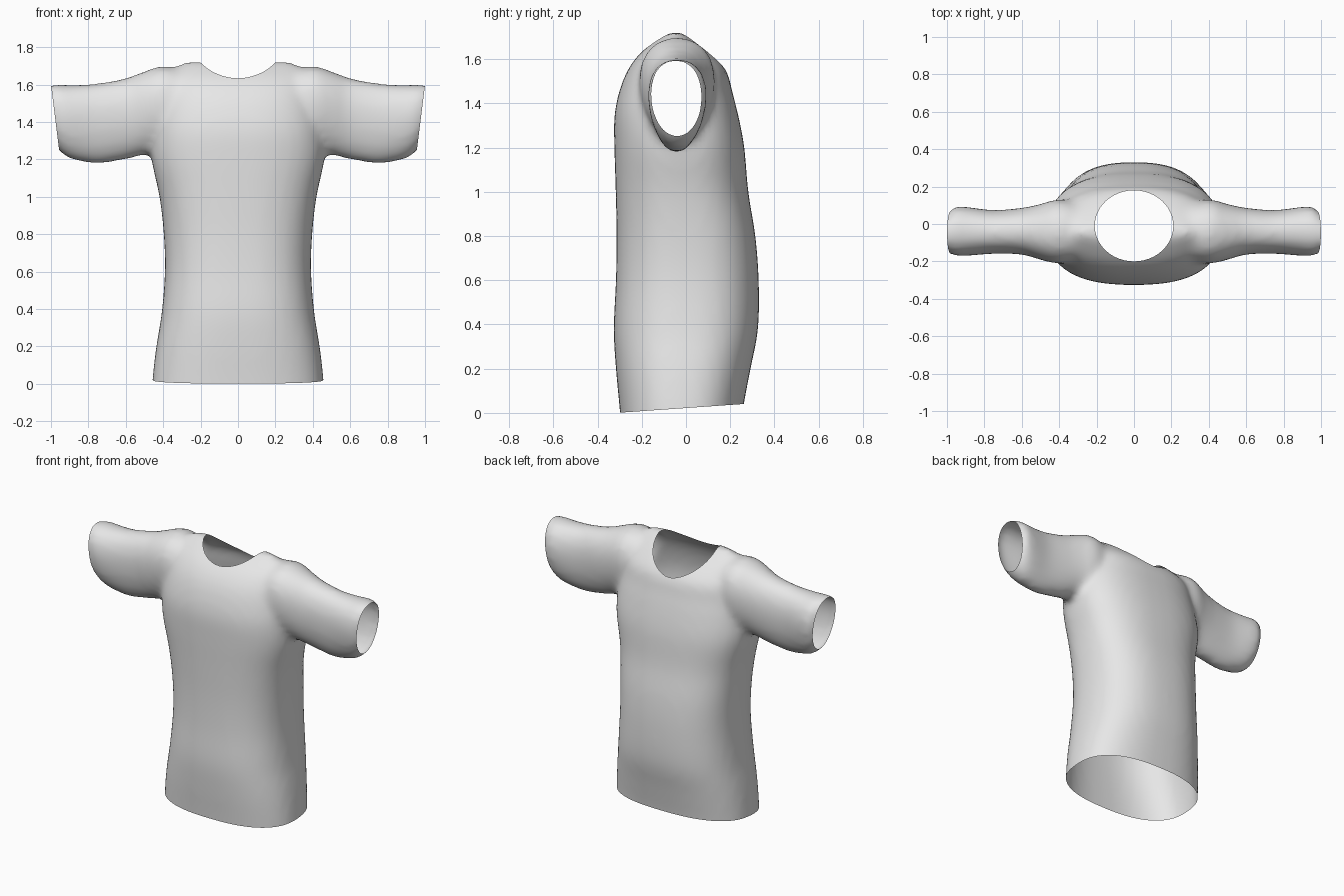
import bpy
import bmesh
import math
from mathutils import Vector

cube = bpy.data.objects.get("Cube")
if cube:
    bpy.data.objects.remove(cube, do_unlink=True)

SIDES = 48


def catmull(rows, steps=4):
    """Smoothly fill in between the key rings of a profile."""
    rows = [Vector(r) for r in rows]
    out = []
    for i in range(len(rows) - 1):
        a, b = rows[max(i - 1, 0)], rows[i]
        c, d = rows[i + 1], rows[min(i + 2, len(rows) - 1)]
        for s in range(steps):
            t = s / steps
            out.append(b + (c - a) * (t / 2)
                       + (a * 2 - b * 5 + c * 4 - d) * (t * t / 2)
                       + (b * 3 - a - c * 3 + d) * (t ** 3 / 2))
    return out + [rows[-1]]


def loop_points(power):
    """Unit superellipse."""
    for k in range(SIDES):
        a = 2 * math.pi * k / SIDES
        c, s = math.cos(a), math.sin(a)
        yield (math.copysign(abs(c) ** (2 / power), c),
               math.copysign(abs(s) ** (2 / power), s))


def loft(bm, rings):
    """Skin a list of point rings into a closed solid."""
    loops = [[bm.verts.new(p) for p in ring] for ring in rings]
    for lo, hi in zip(loops, loops[1:]):
        for k in range(SIDES):
            n = (k + 1) % SIDES
            bm.faces.new((lo[k], lo[n], hi[n], hi[k]))
    bm.faces.new(loops[0][::-1])
    bm.faces.new(loops[-1])


def make_object(name, bm):
    bmesh.ops.recalc_face_normals(bm, faces=bm.faces)
    mesh = bpy.data.meshes.new(name)
    bm.to_mesh(mesh)
    bm.free()
    obj = bpy.data.objects.new(name, mesh)
    bpy.context.collection.objects.link(obj)
    return obj


# Torso rings: height, half width, front y, back y
torso = [
    (-0.10, 0.465, -0.290, 0.245),
    (0.04, 0.456, -0.302, 0.262),
    (0.20, 0.437, -0.317, 0.292),
    (0.38, 0.408, -0.327, 0.326),
    (0.60, 0.391, -0.317, 0.329),
    (0.80, 0.397, -0.314, 0.314),
    (1.00, 0.420, -0.318, 0.282),
    (1.20, 0.462, -0.324, 0.264),
    (1.34, 0.460, -0.324, 0.238),
    (1.45, 0.440, -0.303, 0.210),
    (1.55, 0.420, -0.264, 0.182),
    (1.63, 0.390, -0.205, 0.110),
    (1.69, 0.340, -0.130, 0.035),
    (1.72, 0.280, -0.080, -0.010),
]

# Sleeve rings: distance out, bottom z, top z, front y, back y
sleeve = [
    (0.25, 1.26, 1.670, -0.190, 0.100),
    (0.40, 1.24, 1.698, -0.210, 0.130),
    (0.50, 1.225, 1.670, -0.190, 0.105),
    (0.60, 1.20, 1.634, -0.162, 0.085),
    (0.75, 1.178, 1.606, -0.158, 0.073),
    (0.88, 1.198, 1.598, -0.168, 0.088),
    (0.94, 1.230, 1.600, -0.171, 0.093),
    (0.97, 1.265, 1.600, -0.165, 0.082),
    (1.00, 1.300, 1.596, -0.148, 0.050),
    (1.05, 1.330, 1.585, -0.125, 0.035),
]

bm = bmesh.new()
loft(bm, [[(w * c, (f + b) / 2 + (b - f) / 2 * s, z)
           for c, s in loop_points(2.5)]
          for z, w, f, b in catmull(torso)])
for side in (-1, 1):
    loft(bm, [[(side * x,
                (f + b) / 2 + (b - f) / 2 * c * (1 + 0.12 * s),
                (lo + hi) / 2 + (hi - lo) / 2 * s)
               for c, s in loop_points(2.15)]
              for x, lo, hi, f, b in catmull([Vector(r) for r in sleeve])])
shirt = make_object("shirt", bm)

# Elliptical cutter for the neck opening
NECK_Y, NECK_RX, NECK_RY = -0.01, 0.21, 0.19
bm = bmesh.new()
loft(bm, [[(NECK_RX * c, NECK_Y + NECK_RY * s, z) for c, s in loop_points(2)]
          for z in (1.35, 1.9)])
cutter = make_object("neck_cutter", bm)
cutter.hide_render = True

# Blend the body and sleeves into one cloth surface
remesh = shirt.modifiers.new("blend", 'REMESH')
remesh.mode = 'VOXEL'
remesh.voxel_size = 0.022
smooth = shirt.modifiers.new("soften", 'SMOOTH')
smooth.factor = 0.5
smooth.iterations = 8
cut = shirt.modifiers.new("neck", 'BOOLEAN')
cut.operation = 'DIFFERENCE'
cut.solver = 'EXACT'
cut.object = cutter

graph = bpy.context.evaluated_depsgraph_get()
mesh = bpy.data.meshes.new_from_object(shirt.evaluated_get(graph))
shirt.modifiers.clear()
shirt.data = mesh
bpy.data.objects.remove(cutter, do_unlink=True)

# Open the neck, hem and cuffs so only the cloth is left
bm = bmesh.new()
bm.from_mesh(mesh)


def in_neck(v):
    r = (v.co.x / NECK_RX) ** 2 + ((v.co.y - NECK_Y) / NECK_RY) ** 2
    return v.co.z > 1.3 and r < 1.004


inside = [f for f in bm.faces if all(in_neck(v) for v in f.verts)]
bmesh.ops.delete(bm, geom=inside, context='FACES')
planes = [((0, 0, 0.022), (0, 0.07, -1)),
          ((1, 0, 1.6), (1, 0, -0.125)),
          ((-1, 0, 1.6), (-1, 0, -0.125))]
for point, normal in planes:
    bmesh.ops.bisect_plane(bm, geom=bm.verts[:] + bm.edges[:] + bm.faces[:],
                           dist=1e-5, plane_co=point,
                           plane_no=Vector(normal).normalized(),
                           clear_outer=True)
bm.to_mesh(mesh)
bm.free()

# Plain grey cloth
cloth = bpy.data.materials.new("grey_cloth")
cloth.use_nodes = True
color = (0.8, 0.8, 0.8, 1)
cloth.diffuse_color = color
cloth.node_tree.nodes["Principled BSDF"].inputs["Base Color"].default_value = color
mesh.materials.clear()
mesh.materials.append(cloth)
for p in mesh.polygons:
    p.material_index = 0

bpy.ops.object.select_all(action='DESELECT')
shirt.select_set(True)
bpy.context.view_layer.objects.active = shirt
bpy.ops.object.shade_smooth_by_angle(angle=math.radians(40))
